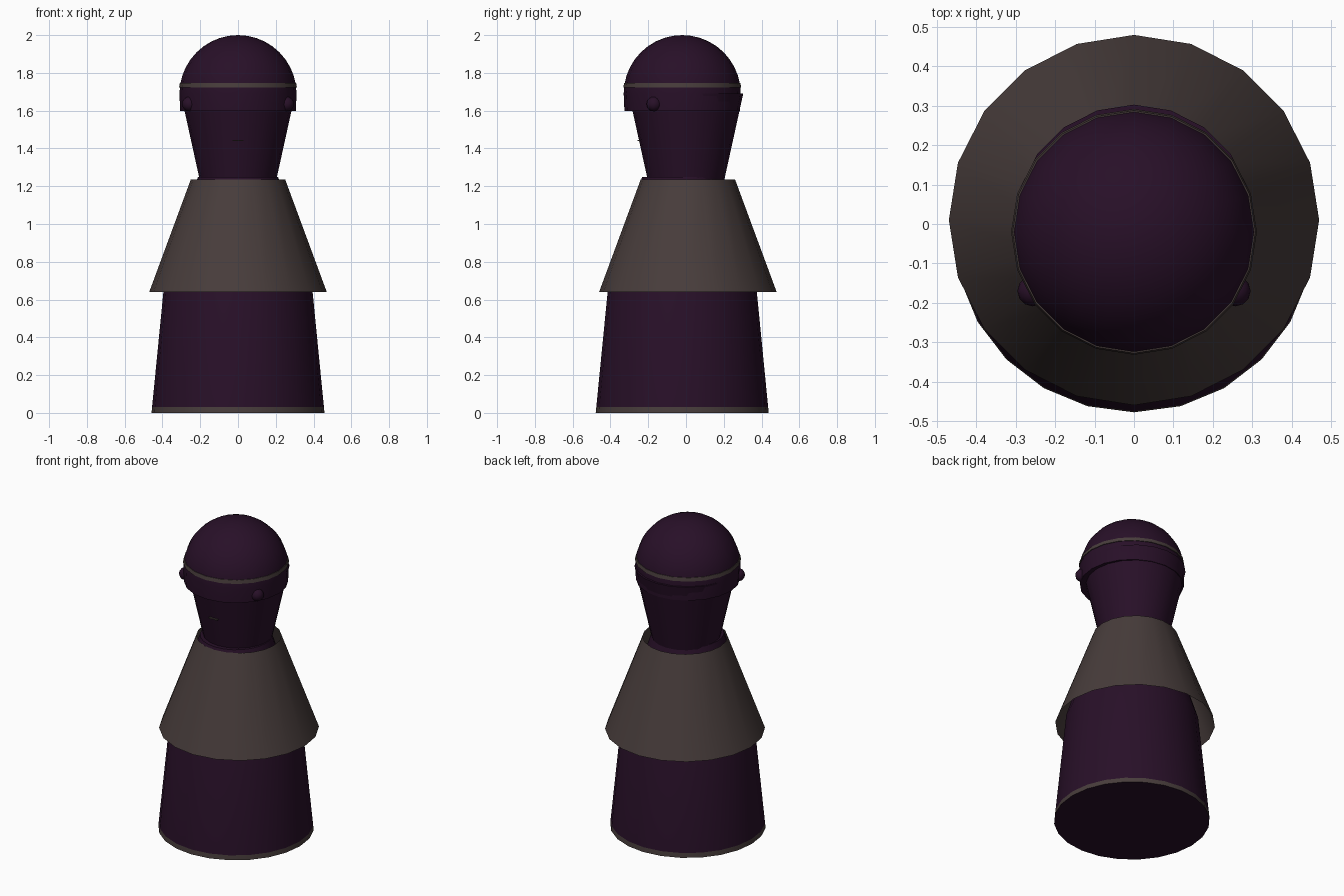
import bpy, bmesh, math

if "Cube" in bpy.data.objects:
    bpy.data.objects.remove(bpy.data.objects["Cube"])


def material(name, rgb):
    m = bpy.data.materials.new(name)
    m.diffuse_color = (*rgb, 1)
    m.use_nodes = True
    m.node_tree.nodes["Principled BSDF"].inputs["Base Color"].default_value = m.diffuse_color
    return m


PURPLE = material("dark purple", (0.021, 0.005, 0.021))
GREY = material("warm grey", (0.064, 0.046, 0.044))


def finish(ob, mats, angle=40):
    for m in mats:
        ob.data.materials.append(m)
    bpy.ops.object.select_all(action='DESELECT')
    ob.select_set(True)
    bpy.context.view_layer.objects.active = ob
    bpy.ops.object.shade_smooth_by_angle(angle=math.radians(angle))


def lathe(name, profile, sides, y, mats, cap_low=False, cap_high=False, trim=None):
    """Spin (radius, z) points about a vertical axis at the given y."""
    bm = bmesh.new()
    rings = []
    for r, z in profile:
        if r < 1e-4:
            rings.append([bm.verts.new((0, y, z))] * sides)
            continue
        rings.append([bm.verts.new((r * math.sin(2 * math.pi * i / sides),
                                    y - r * math.cos(2 * math.pi * i / sides), z))
                      for i in range(sides)])
    for a, b in zip(rings, rings[1:]):
        for i in range(sides):
            j = (i + 1) % sides
            quad = list(dict.fromkeys((a[i], a[j], b[j], b[i])))
            bm.faces.new(quad)
    if cap_low:
        bm.faces.new(rings[0][::-1])
    if cap_high:
        bm.faces.new(rings[-1])
    # side faces inside the trim height range take the second colour
    if trim:
        for f in bm.faces:
            f.normal_update()
            z = f.calc_center_median().z
            if trim[0] < z < trim[1] and abs(f.normal.z) < 0.9:
                f.material_index = 1
    me = bpy.data.meshes.new(name)
    bm.to_mesh(me)
    bm.free()
    ob = bpy.data.objects.new(name, me)
    bpy.context.collection.objects.link(ob)
    finish(ob, mats)
    return ob


# robe body with a grey hem
lathe("robe", [(0.458, 0), (0.455, 0.03), (0.391, 0.68), (0.212, 1.25)],
      24, -0.02, [PURPLE, GREY], cap_low=True, cap_high=True, trim=(0.001, 0.03))

# open cape over the shoulders
lathe("cape", [(0.47, 0.64), (0.25, 1.235)], 20, 0.01, [GREY])

# tapered head
lathe("head", [(0.203, 1.235), (0.303, 1.69)], 20, 0, [PURPLE],
      cap_low=True, cap_high=True)

# domed cap
dome = [(0.31 * math.cos(math.radians(a)), 1.69 + 0.31 * math.sin(math.radians(a)))
        for a in range(0, 90, 9)] + [(0, 2.0)]
lathe("cap", [(0.306, 1.597)] + dome, 20, -0.02, [PURPLE], cap_low=True)

# grey band round the cap
lathe("cap_band", [(0.306, 1.723), (0.312, 1.723), (0.308, 1.746), (0.296, 1.746)],
      20, -0.02, [GREY])

# eye knobs under the brim
for side, label in ((-1, "left"), (1, "right")):
    bpy.ops.mesh.primitive_uv_sphere_add(segments=12, ring_count=8, radius=0.039,
                                         location=(side * 0.257, -0.17, 1.635))
    knob = bpy.context.object
    knob.name = label + "_knob"
    finish(knob, [PURPLE], 60)

# thin mouth plate
bpy.ops.mesh.primitive_cube_add(size=1, location=(0, -0.25, 1.442))
mouth = bpy.context.object
mouth.name = "mouth"
mouth.scale = (0.06, 0.016, 0.007)
finish(mouth, [GREY])
